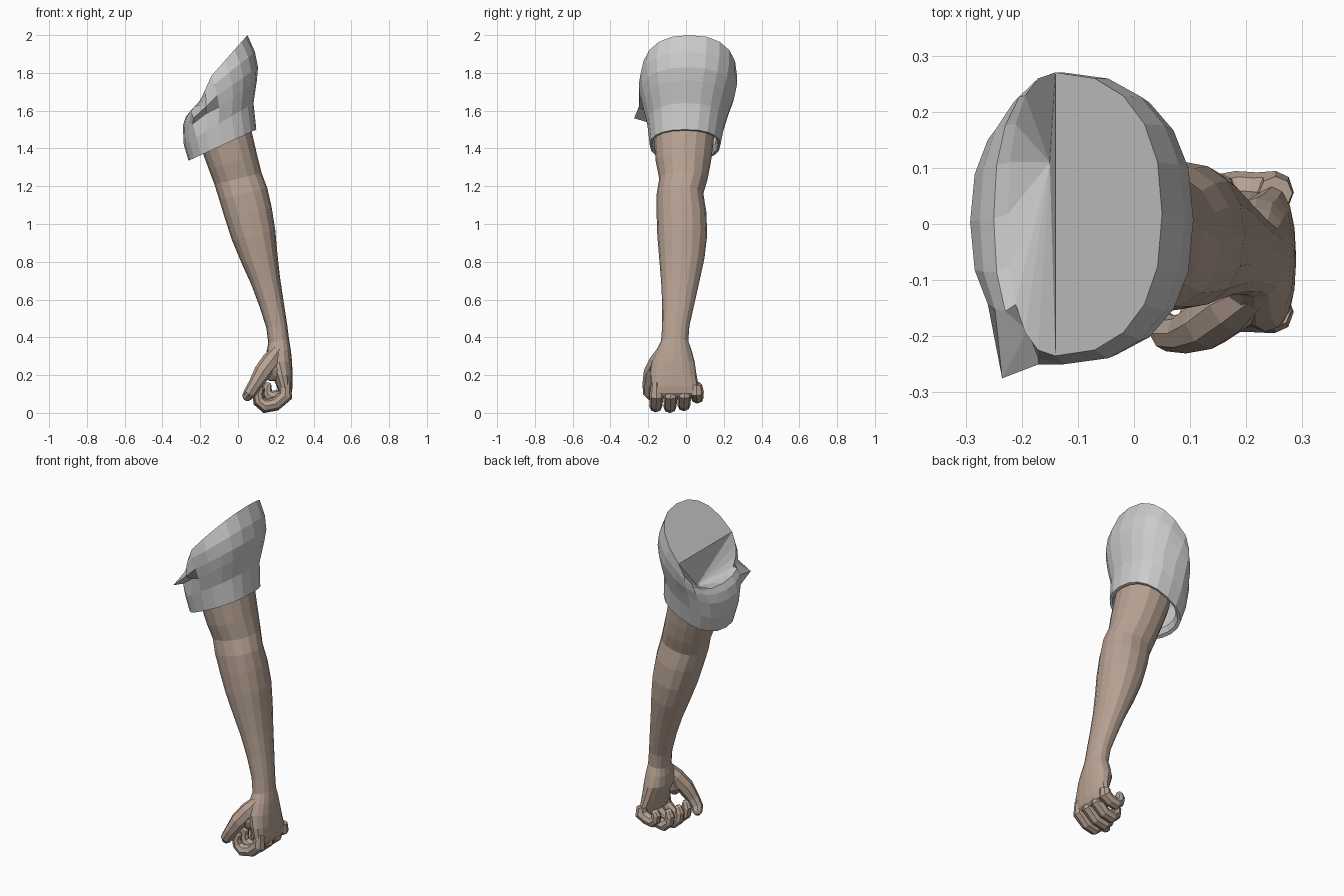
import bpy, bmesh
from math import cos, sin, pi, copysign
from mathutils import Vector

if "Cube" in bpy.data.objects:
    bpy.data.objects.remove(bpy.data.objects["Cube"])


def paint(name, colour):
    m = bpy.data.materials.new(name)
    m.diffuse_color = (*colour, 1)
    m.use_nodes = True
    m.node_tree.nodes["Principled BSDF"].inputs["Base Color"].default_value = m.diffuse_color
    return m


skin = paint("skin", (0.47, 0.36, 0.29))
cloth = paint("cloth", (0.52, 0.52, 0.52))


def finish(name, bm, mat):
    bmesh.ops.recalc_face_normals(bm, faces=bm.faces[:])
    me = bpy.data.meshes.new(name)
    bm.to_mesh(me)
    bm.free()
    ob = bpy.data.objects.new(name, me)
    bpy.context.collection.objects.link(ob)
    me.materials.append(mat)
    return ob


def loft(bm, rings):
    vs = [[bm.verts.new(p) for p in r] for r in rings]
    n = len(vs[0])
    for a, b in zip(vs, vs[1:]):
        for i in range(n):
            j = (i + 1) % n
            bm.faces.new((a[i], a[j], b[j], b[i]))
    return vs


def power(v, e):
    return copysign(abs(v) ** e, v)


def ring(right, left, y0, y1, n, mid=None, e=0.9):
    """Closed section through a right and a left (x, z) point, spanning y0..y1."""
    R, L = Vector(right), Vector(left)
    M = Vector(mid) if mid else (R + L) / 2
    pts = []
    for i in range(n):
        t = 2 * pi * i / n
        c, s = power(cos(t), e), power(sin(t), e)
        p = M + ((R - M) * c if c > 0 else (L - M) * -c)
        pts.append((p.x, (y0 + y1) / 2 + (y1 - y0) / 2 * s, p.y))
    return pts


def tube(name, pts, radii, n=8):
    """Tapered limb along a path, with a small end ring to round the tip."""
    P = [Vector(p) for p in pts]
    rings = []
    for i, p in enumerate(P):
        t = (P[min(i + 1, len(P) - 1)] - P[max(i - 1, 0)]).normalized()
        u = (Vector((0, 1, 0)) - t * t.y).normalized()
        w = t.cross(u)
        rings.append([p + radii[i] * (u * cos(2 * pi * k / n) + w * sin(2 * pi * k / n))
                      for k in range(n)])
    tip = P[-1] + t * radii[-1] * 0.55
    rings.append([tip + (q - P[-1]) * 0.5 for q in rings[-1]])
    bm = bmesh.new()
    vs = loft(bm, rings)
    bm.faces.new(vs[0])
    bm.faces.new(vs[-1])
    return finish(name, bm, skin)


# Arm, wrist and palm: z, tilt, x range, y range
arm = [
    (1.60, .05, -.22, .04, -.17, .15),
    (1.45, .05, -.195, .07, -.17, .148),
    (1.33, .04, -.155, .10, -.16, .132),
    (1.24, .03, -.125, .125, -.142, .115),
    (1.16, .03, -.10, .155, -.155, .092),
    (1.06, .03, -.07, .178, -.156, .108),
    (0.94, .03, -.03, .197, -.152, .112),
    (0.82, .03, .02, .208, -.142, .098),
    (0.70, .02, .07, .222, -.132, .072),
    (0.58, .02, .115, .24, -.126, .045),
    (0.46, .01, .15, .26, -.126, .018),
    (0.38, .01, .16, .27, -.132, .012),
    (0.33, .00, .152, .28, -.158, .03),
    (0.27, .00, .15, .286, -.182, .046),
    (0.20, .00, .18, .289, -.192, .056),
    (0.14, .00, .205, .289, -.19, .068),
    (0.105, .00, .218, .284, -.18, .07),
    (0.085, .00, .23, .268, -.16, .05),
]
bm = bmesh.new()
vs = loft(bm, [ring((b, z + k), (a, z - k), c, d, 16) for z, k, a, b, c, d in arm])
bm.faces.new(vs[0])
bm.faces.new(vs[-1])
finish("arm_and_palm", bm, skin)

# Four curled fingers: y at knuckle, y at tip, curl scale, lift
for name, y0, y1, s, lift in (("index_finger", -.155, -.165, 1.0, .002),
                              ("middle_finger", -.08, -.09, 1.03, 0),
                              ("ring_finger", -.008, -.014, .95, .006),
                              ("little_finger", .055, .064, .70, .045)):
    path = [(.25, .16), (.25, .09), (.20, .046), (.145, .036), (.112, .062), (.106, .10), (.118, .13)]
    pts = []
    for i, (x, z) in enumerate(path):
        f = i / (len(path) - 1)
        pts.append((.258 + (x - .258) * s, y0 + (y1 - y0) * f,
                    .12 + (z - .12) * s + lift * min(1, 3 * f) * .5))
    tube(name, pts, [.03, .038, .034, .035, .029, .027, .02])

# Thumb reaching forward and down
tube("thumb", [(.215, -.12, .33), (.175, -.145, .275), (.13, -.178, .215), (.09, -.195, .15),
               (.062, -.195, .105), (.046, -.175, .083)],
     [.035, .05, .047, .036, .033, .026])

# Fleshy web between thumb and palm
tube("thumb_web", [(.21, -.12, .33), (.19, -.13, .27), (.18, -.145, .22), (.18, -.15, .19)],
     [.035, .05, .05, .035])

# Sleeve: right (x,z), left (x,z), y range, optional middle (x,z)
N = 20
rows = [
    ((.075, 1.53), (-.235, 1.38), -.17, .16, None),
    ((.082, 1.495), (-.245, 1.345), -.18, .17, None),
    ((.097, 1.50), (-.262, 1.335), -.192, .182, None),
    ((.082, 1.64), (-.287, 1.42), -.205, .205, None),
    ((.100, 1.76), (-.292, 1.52), -.228, .235, (-.10, 1.62)),
    ((.106, 1.83), (-.275, 1.57), -.243, .258, (-.11, 1.68)),
    ((.090, 1.91), (-.25, 1.60), -.25, .270, (-.125, 1.74)),
    ((.050, 2.00), (-.225, 1.60), -.235, .27, (-.14, 1.785)),
]
bm = bmesh.new()
vs = loft(bm, [ring(r, l, a, b, N, m, .85) for r, l, a, b, m in rows])

# Pinched fold of cloth at the front of the armpit
k = N // 2 + 3
vs[5][k].co = (-.235, -.275, 1.56)
vs[5][k + 1].co = (-.17, -.25, 1.62)
vs[4][k].co = (-.24, -.175, 1.53)
vs[6][k].co = (-.19, -.19, 1.63)
vs[4][k + 1].co.y += .03

# Flat shoulder cap above, sunken folds below
top = vs[-1]
q = N // 4
bm.faces.new(top[-q:] + top[:q + 1])
sink = bm.verts.new((-.15, .11, 1.60))
for i in range(q, N - q):
    bm.faces.new((top[i], top[i + 1], sink))
bm.faces.new((top[q], top[N - q], sink))
finish("sleeve", bm, cloth)
